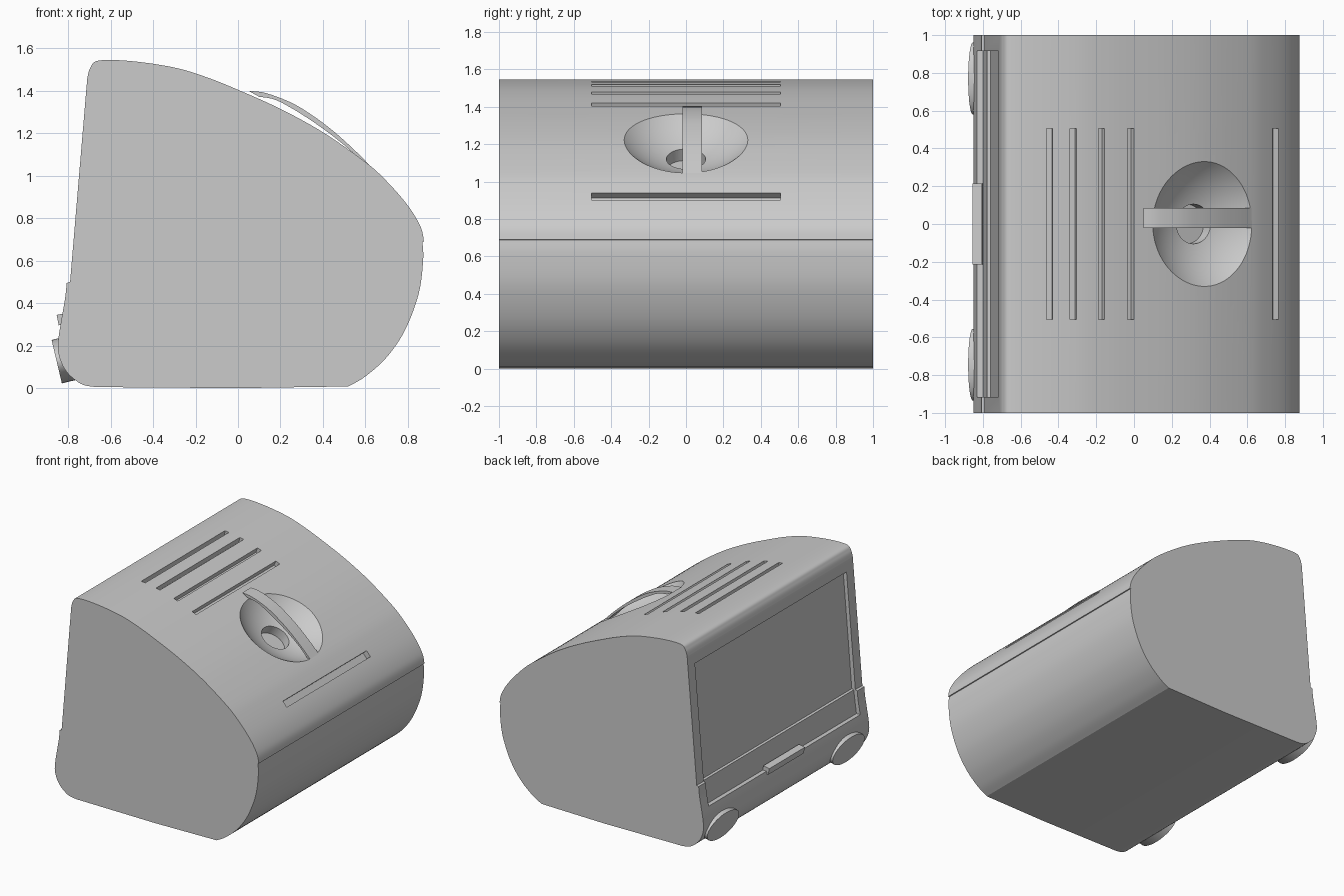
import bpy, bmesh, math
from mathutils import Vector

old = bpy.data.objects.get("Cube")
if old:
    bpy.data.objects.remove(old, do_unlink=True)

grey = bpy.data.materials.new("plain grey")
grey.use_nodes = True
grey.diffuse_color = (0.6, 0.6, 0.6, 1)
grey.node_tree.nodes["Principled BSDF"].inputs["Base Color"].default_value = (0.6, 0.6, 0.6, 1)


def smooth_path(pts, steps=6):
    """Rounded path through a few (x, z) points."""
    p = [Vector(q) for q in [pts[0]] + pts + [pts[-1]]]
    out = []
    for a, b, c, d in zip(p, p[1:], p[2:], p[3:]):
        for i in range(steps):
            t = i / steps
            out.append(0.5 * (2 * b + (c - a) * t + (2 * a - 5 * b + 4 * c - d) * t**2
                              + (3 * b - a - 3 * c + d) * t**3))
    return out + [p[-1]]


def finish(name, bm):
    bmesh.ops.recalc_face_normals(bm, faces=bm.faces)
    mesh = bpy.data.meshes.new(name)
    bm.to_mesh(mesh)
    bm.free()
    mesh.materials.append(grey)
    ob = bpy.data.objects.new(name, mesh)
    bpy.context.collection.objects.link(ob)
    return ob


def prism(name, outline, y0, y1):
    """Extrude an (x, z) outline along y."""
    bm = bmesh.new()
    face = bm.faces.new([bm.verts.new((x, y0, z)) for x, z in outline])
    ext = bmesh.ops.extrude_face_region(bm, geom=[face])
    moved = [v for v in ext["geom"] if isinstance(v, bmesh.types.BMVert)]
    bmesh.ops.translate(bm, verts=moved, vec=(0, y1 - y0, 0))
    return finish(name, bm)


def place(ob, loc, direction=(0, 1), scale=(1, 1, 1)):
    """Point local z along an (x, z) direction."""
    ob.location = loc
    ob.rotation_euler.y = math.atan2(direction[0], direction[1])
    ob.scale = scale
    return ob


def box(name):
    bm = bmesh.new()
    bmesh.ops.create_cube(bm, size=1)
    return finish(name, bm)


def disc(name):
    bm = bmesh.new()
    bmesh.ops.create_cone(bm, cap_ends=True, segments=48, radius1=1, radius2=1, depth=1)
    return finish(name, bm)


def select(ob):
    bpy.ops.object.select_all(action="DESELECT")
    ob.select_set(True)
    bpy.context.view_layer.objects.active = ob


def cut(target, cutter):
    mod = target.modifiers.new("cut", "BOOLEAN")
    mod.operation = "DIFFERENCE"
    mod.solver = "EXACT"
    mod.object = cutter
    select(target)
    bpy.ops.object.modifier_apply(modifier=mod.name)
    bpy.data.objects.remove(cutter, do_unlink=True)


# Housing: side profile extruded across the full width
top = smooth_path([(-0.71, 1.46), (-0.695, 1.51), (-0.655, 1.543), (-0.5, 1.54), (-0.3, 1.51),
                   (-0.15, 1.465), (0, 1.405), (0.2, 1.315), (0.4, 1.205), (0.6, 1.065),
                   (0.7, 0.975), (0.8, 0.86), (0.86, 0.76), (0.876, 0.69)])
nose = smooth_path([(0.869, 0.688), (0.872, 0.6), (0.85, 0.44), (0.785, 0.27),
                    (0.7, 0.145), (0.6, 0.055), (0.52, 0.008)])
heel = smooth_path([(-0.67, 0.005), (-0.74, 0.02), (-0.81, 0.08), (-0.845, 0.16),
                    (-0.845, 0.24), (-0.815, 0.42), (-0.807, 0.495)])
housing = prism("housing", top + nose + [(0, 0)] + heel + [(-0.791, 0.5)], -1, 1)

# Recessed screen bay following the stepped back
cut(housing, prism("bay_cutter", [(-1, 0.32), (-0.8, 0.32), (-0.777, 0.495), (-0.761, 0.5),
                                  (-0.688, 1.38), (-1, 1.38)], -0.915, 0.915))

# Vent slots, square to the curved top
for x in (-0.447, -0.322, -0.172, -0.017, 0.75):
    i = next(k for k, p in enumerate(top) if p.x > x)
    a, b = top[i - 1], top[i]
    z = a.y + (b.y - a.y) * (x - a.x) / (b.x - a.x)
    along = (b - a).normalized()
    cut(housing, place(box("slot_cutter"), (x, 0, z), (-along.y, along.x),
                       (0.033 / along.x, 1.01, 0.08)))

# Grip dish with a round hole in its floor
normal = Vector((0.51, 0.86)).normalized()
radius, depth = 0.49, 0.11
mid = Vector((0.365, 1.205))
centre = mid + normal * (radius - depth)
bm = bmesh.new()
bmesh.ops.create_uvsphere(bm, u_segments=96, v_segments=64, radius=radius)
cut(housing, place(finish("dish_cutter", bm), (centre.x, 0, centre.y), normal))
hole = mid - normal * depth
cut(housing, place(disc("hole_cutter"), (hole.x, 0, hole.y), normal, (0.105, 0.105, 0.12)))

# Carrying strap arched over the dish
outer = smooth_path([(0.05, 1.4), (0.13, 1.39), (0.25, 1.345), (0.35, 1.285),
                     (0.45, 1.21), (0.55, 1.12), (0.62, 1.05), (0.68, 0.99)])
inner = smooth_path([(0.65, 0.99), (0.55, 1.1), (0.45, 1.185), (0.35, 1.257),
                     (0.25, 1.32), (0.17, 1.36), (0.1, 1.372)])
strap = prism("carrying_strap", outer + inner, -0.02, 0.085)

# Oval knobs and the small pull tab on the back
knobs = [place(disc(f"knob_{side}"), (-0.81, y, 0.135), (-0.97, -0.23), (0.105, 0.19, 0.09))
         for side, y in (("left", 0.77), ("right", -0.745))]
tab = place(box("pull_tab"), (-0.825, 0, 0.325), (-0.2, 1), (0.05, 0.43, 0.05))

for ob in [housing, strap, tab] + knobs:
    select(ob)
    bpy.ops.object.shade_smooth_by_angle(angle=math.radians(25))
